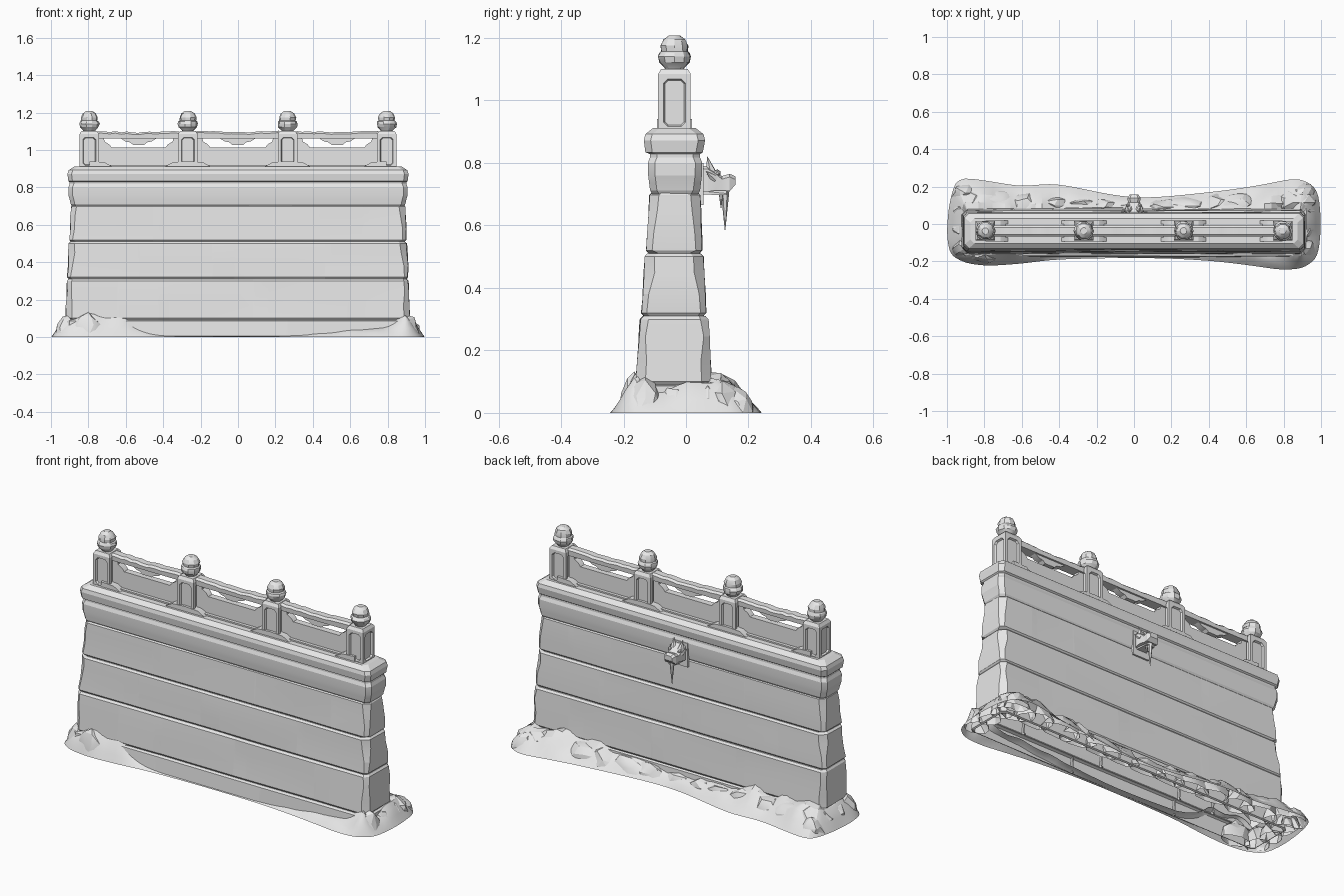
import bpy, bmesh, math, random
from mathutils import Vector, Matrix, noise

random.seed(4)
if "Cube" in bpy.data.objects:
    bpy.data.objects.remove(bpy.data.objects["Cube"])

stone = bpy.data.materials.new("grey_stone")
stone.use_nodes = True
GREY = (0.8, 0.8, 0.8, 1)
stone.diffuse_color = GREY
stone.node_tree.nodes["Principled BSDF"].inputs["Base Color"].default_value = GREY
MID = -0.037          # centre line of the parapet in y


def finish(name, bm, recalc=True, angle=25):
    if recalc:
        bmesh.ops.recalc_face_normals(bm, faces=bm.faces)
    me = bpy.data.meshes.new(name)
    bm.to_mesh(me)
    bm.free()
    me.materials.append(stone)
    ob = bpy.data.objects.new(name, me)
    bpy.context.collection.objects.link(ob)
    bpy.ops.object.select_all(action='DESELECT')
    ob.select_set(True)
    bpy.context.view_layer.objects.active = ob
    bpy.ops.object.shade_smooth_by_angle(angle=math.radians(angle))


def loft(bm, rings, caps=True):
    """Skin a stack of closed rings with equal point counts."""
    vs = [[bm.verts.new(p) for p in r] for r in rings]
    n = len(vs[0])
    for a, b in zip(vs, vs[1:]):
        for i in range(n):
            j = (i + 1) % n
            bm.faces.new((a[i], a[j], b[j], b[i]))
    if caps:
        bm.faces.new(vs[0][::-1])
        bm.faces.new(vs[-1])


def plan(z, x, y0, y1, c=0.02):
    """Horizontal rectangle with chamfered corners."""
    return [(-x + c, y0, z), (x - c, y0, z), (x, y0 + c, z), (x, y1 - c, z),
            (x - c, y1, z), (-x + c, y1, z), (-x, y1 - c, z), (-x, y0 + c, z)]


def box(bm, x0, x1, y0, y1, z0, z1):
    loft(bm, [[(x0, y0, z), (x1, y0, z), (x1, y1, z), (x0, y1, z)] for z in (z0, z1)])


def prism(bm, pts, y0, y1):
    loft(bm, [[(x, y, z) for x, z in pts] for y in (y0, y1)])


def cone(bm, base, tip, r, sides=6):
    d = Vector(tip) - Vector(base)
    m = Matrix.Translation(Vector(base) + d / 2) @ d.to_track_quat('Z', 'Y').to_matrix().to_4x4()
    bmesh.ops.create_cone(bm, cap_ends=True, segments=sides, radius1=r, radius2=0.001,
                          depth=d.length, matrix=m)


# Wall courses: bottom and top (z, half length, front y, back y), front joints, back joints
courses = [
    ((0, .925, -.178, .09), (.09, .922, -.17, .086), (-.4, .26), ()),
    ((.09, .92, -.16, .082), (.31, .912, -.145, .07), (-.64, -.42, .085, .59), (.68, .16, -.37)),
    ((.31, .91, -.143, .063), (.51, .902, -.13, .056), (-.53, -.135, .47), (.5, -.02, -.62)),
    ((.51, .902, -.125, .052), (.707, .893, -.115, .045), (-.45, .19, .67), (.7, .435, -.4)),
]
GAP = 0.004
bm = bmesh.new()
rings = []
for lo, hi, front, back in courses:
    for t, inset in ((0, .009), (.05, 0), (.35, 0), (.7, 0), (.95, 0), (1, .009)):
        z, x, y0, y1 = (a + (b - a) * t for a, b in zip(lo, hi))
        rings.append(plan(z, x - inset, y0 + inset, y1 - inset, random.uniform(.015, .035)))
loft(bm, rings, caps=False)        # one shell, open underneath
for lo, hi, front, back in courses:
    for side, joints in ((-1, front), (1, back)):
        for j in joints:
            for x in (j - GAP, j + GAP):
                band = [f for f in bm.faces if lo[0] < f.calc_center_median().z < hi[0]]
                geom = set(band) | {e for f in band for e in f.edges} | {v for f in band for v in f.verts}
                bmesh.ops.bisect_plane(bm, geom=list(geom), plane_co=(x, 0, 0), plane_no=(1, 0, 0))
            bm.normal_update()
            strip = []
            for f in bm.faces:
                c = f.calc_center_median()
                if abs(c.x - j) < GAP and lo[0] < c.z < hi[0] and (c.y + .04) * side > 0 \
                        and abs(f.normal.y) > .4:
                    strip.append(f)
            ext = bmesh.ops.extrude_face_region(bm, geom=strip)["geom"]
            verts = [v for v in ext if isinstance(v, bmesh.types.BMVert)]
            bmesh.ops.translate(bm, verts=verts, vec=(0, -side * .012, 0))
for v in bm.verts:                 # gentle unevenness
    v.co.y += .005 * noise.noise(Vector((v.co.x * 4, v.co.y * 3, v.co.z * 7)))
    if abs(v.co.x) > .85:
        v.co.x += .008 * noise.noise(v.co * 15)
finish("wall_courses", bm, recalc=False, angle=10)

# Moulded cornice
bm = bmesh.new()
profile = [(.70, .888, -.108, .038), (.712, .895, -.115, .045), (.735, .9, -.118, .048),
           (.76, .907, -.121, .051), (.80, .907, -.122, .052), (.818, .9, -.115, .045),
           (.828, .9, -.115, .045), (.834, .907, -.13, .054), (.872, .912, -.135, .061),
           (.892, .905, -.13, .056), (.912, .875, -.105, .03)]
loft(bm, [plan(z, x, a, b, .022) for z, x, a, b in profile])
finish("cornice", bm, angle=15)

# Balustrade posts with sunk panels, feet and bud finials
posts = (-.795, -.268, .265, .795)
W = 0.052
for n, px in enumerate(posts):
    bm = bmesh.new()
    box(bm, px - W, px + W, MID - W, MID + W, .9, 1.085)
    bmesh.ops.recalc_face_normals(bm, faces=bm.faces)
    top = [f for f in bm.faces if f.normal.z > .9]
    bmesh.ops.inset_individual(bm, faces=top, thickness=.014, depth=.016)
    bm.normal_update()
    sides = [f for f in bm.faces if abs(f.normal.z) < .1]
    bmesh.ops.inset_individual(bm, faces=sides, thickness=.024)
    corners = list({v for f in sides for v in f.verts})
    bmesh.ops.bevel(bm, geom=corners, offset=.013, segments=1, affect='VERTICES')
    bm.normal_update()
    panels = [f for f in bm.faces if len(f.verts) == 8]
    bmesh.ops.inset_individual(bm, faces=panels, thickness=.005, depth=-.01)
    finish(f"post_{n + 1}", bm, recalc=False)

    bm = bmesh.new()
    bud = [(.028, 1.095), (.034, 1.106), (.05, 1.122), (.054, 1.14), (.05, 1.152),
           (.044, 1.157), (.046, 1.175), (.036, 1.195), (.018, 1.208)]
    rings = []
    for r, z in bud:
        ring = []
        for i in range(10):
            a = i * math.tau / 10
            k = r * (1 + random.uniform(-.06, .04))
            ring.append((px + k * math.cos(a), MID + k * math.sin(a), z))
        rings.append(ring)
    loft(bm, rings)
    finish(f"finial_{n + 1}", bm)

    bm = bmesh.new()
    for s in (-1, 1):
        if abs(px + s * .2) < .9:       # sloping foot beside each bay
            prism(bm, [(px, .9), (px + s * .13, .9), (px + s * .12, .913),
                       (px + s * .08, .935), (px, .94)], MID - .056, MID + .056)
    finish(f"post_foot_{n + 1}", bm)

# Railing bays between the posts
for n, (a, b) in enumerate(zip(posts, posts[1:])):
    x0, x1, c = a + W - .005, b - W + .005, (a + b) / 2
    bm = bmesh.new()
    box(bm, x0, x1, MID - .018, MID + .018, .9, 1.013)
    box(bm, x0, x1, MID - .036, MID + .036, .9, .92)
    finish(f"bay_panel_{n + 1}", bm)
    bm = bmesh.new()
    rings = []
    steps = 14
    for i in range(steps + 1):
        x = x0 + (x1 - x0) * i / steps
        z = 1.094 + .007 * abs(2 * i / steps - 1) + random.uniform(-.003, .003)
        rings.append([(x, MID - .028, 1.062), (x, MID + .028, 1.062), (x, MID + .03, z - .01),
                      (x, MID + .018, z), (x, MID - .018, z), (x, MID - .03, z - .01)])
    loft(bm, rings)
    finish(f"top_rail_{n + 1}", bm)
    bm = bmesh.new()
    prism(bm, [(c - .1, 1.065), (c - .07, 1.046), (c - .045, 1.041), (c - .03, 1.028),
               (c + .03, 1.028), (c + .045, 1.041), (c + .07, 1.046), (c + .1, 1.065)],
          MID - .018, MID + .018)
    for x, s in ((x0, 1), (x1, -1)):
        prism(bm, [(x, 1.01), (x + s * .075, 1.01), (x + s * .06, 1.03),
                   (x + s * .035, 1.045), (x + s * .03, 1.065), (x, 1.065)], MID - .018, MID + .018)
    finish(f"cloud_brackets_{n + 1}", bm)


# Carved beast-head spout on the back
def muzzle(bm, sections):
    loft(bm, [[(-w, y, a), (w, y, a), (w, y, b - .01), (w * .6, y, b), (-w * .6, y, b),
               (-w, y, b - .01)] for y, w, a, b in sections])


bm = bmesh.new()
box(bm, -.05, .05, .03, .056, .665, .8)
muzzle(bm, [(.04, .03, .705, .79), (.07, .042, .708, .79), (.095, .04, .712, .775),
            (.115, .033, .712, .758), (.14, .034, .71, .765), (.158, .024, .73, .757)])
muzzle(bm, [(.05, .028, .7, .72), (.1, .028, .697, .715), (.13, .024, .698, .712)])
for s in (-1, 1):
    cone(bm, (s * .022, .08, .77), (s * .028, .068, .82), .018)
    cone(bm, (s * .03, .09, .75), (s * .052, .065, .772), .016)
    bmesh.ops.create_icosphere(bm, subdivisions=1, radius=.012,
                               matrix=Matrix.Translation((s * .03, .1, .768)))
finish("beast_spout", bm)
bm = bmesh.new()
cone(bm, (0, .125, .712), (0, .125, .585), .014)
cone(bm, (.012, .112, .71), (.012, .112, .655), .008)
finish("icicles", bm)

# Earth mound: outline points (x, y, height against the wall)
outline = [(-.9, -.21, .11), (-.78, -.225, .14), (-.6, -.212, .09), (-.42, -.188, .01),
           (0, -.18, 0), (.26, -.187, .015), (.45, -.2, .035), (.65, -.225, .045),
           (.78, -.245, .06), (.9, -.24, .12), (.985, -.18, .1), (1.002, 0, .09), (.985, .19, .1),
           (.88, .25, .12), (.7, .212, .11), (.5, .18, .1), (.1, .138, .06), (-.1, .15, .07),
           (-.42, .22, .09), (-.6, .2, .11), (-.75, .225, .12), (-.95, .255, .13),
           (-.99, .1, .1), (-1.002, -.05, .1), (-.985, -.165, .1)]
edge = []
for p, q in zip(outline, outline[1:] + outline[:1]):
    edge += [Vector(p).lerp(Vector(q), k / 5) for k in range(5)]
for _ in range(4):                 # round off the outline
    edge = [(edge[i - 1] + 2 * p + edge[(i + 1) % len(edge)]) / 4 for i, p in enumerate(edge)]
rings = []
for t in (0, .08, .25, .45, .7, 1):
    ring = []
    for p in edge:
        ix, iy = max(-.89, min(.89, p.x)), max(-.14, min(.065, p.y))
        x, y = p.x + (ix - p.x) * t, p.y + (iy - p.y) * t
        lump = 1 + .5 * noise.noise(Vector((x * 9, y * 9, 2)))
        ring.append((x, y, p.z * math.sin(t * math.pi / 2) * lump))
    rings.append(ring)
bm = bmesh.new()
loft(bm, rings, caps=False)
bm.normal_update()
if sum(f.normal.z for f in bm.faces) < 0:
    bmesh.ops.reverse_faces(bm, faces=bm.faces)
finish("earth_mound", bm, recalc=False, angle=20)

# Low rocks half sunk in the mound: (x, y, half length, half depth, height)
rocks = []
for i in range(13):
    x = -.87 + i * .145
    rise = abs(x)
    rocks.append((x + random.uniform(-.02, .02), .085 + .035 * rise,
                  random.uniform(.085, .12), .04 + .04 * rise, .065 + .06 * rise))
for s in (-1, 1):
    rocks += [(s * .905, -.13, .065, .06, .11), (s * .915, -.03, .055, .06, .09),
              (s * .91, .07, .06, .06, .1), (s * .9, .165, .07, .055, .085)]
rocks.append((-.8, -.165, .09, .045, .13))
bm = bmesh.new()
for x, y, sx, sy, h in rocks:
    made = bmesh.ops.create_icosphere(bm, subdivisions=2, radius=1)["verts"]
    seed = Vector((x * 31, y * 17, h * 50))
    for v in made:
        k = 1 + .3 * noise.noise(v.co * 1.3 + seed)
        v.co = Vector((x + v.co.x * sx * k, y + v.co.y * sy * k, max(.003, v.co.z * h * k)))
bmesh.ops.dissolve_degenerate(bm, dist=.0005, edges=bm.edges)
buried = [f for f in bm.faces if all(v.co.z < .004 for v in f.verts)]
bmesh.ops.delete(bm, geom=buried, context='FACES')
finish("rocks", bm, angle=20)
